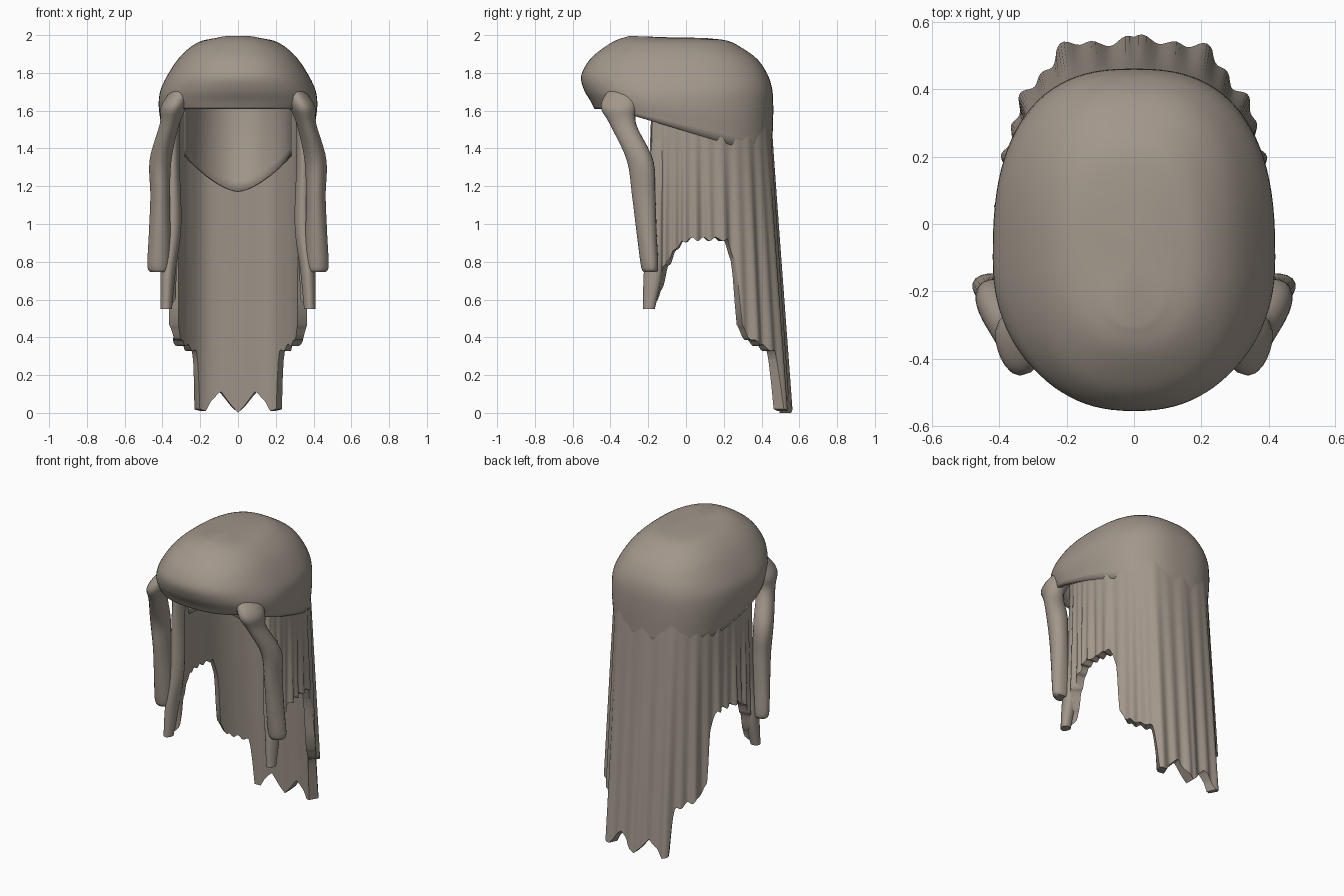
import bpy, bmesh, math
from math import sin, cos, pi
from mathutils import Vector

if "Cube" in bpy.data.objects:
    bpy.data.objects.remove(bpy.data.objects["Cube"])

hair = bpy.data.materials.new("ash_brown_hair")
hair.use_nodes = True
COLOUR = (0.36, 0.31, 0.26, 1)
hair.diffuse_color = COLOUR
hair.node_tree.nodes["Principled BSDF"].inputs["Base Color"].default_value = COLOUR


def lerp_table(table, t):
    """Straight interpolation of (t, value) pairs."""
    for p, q in zip(table, table[1:]):
        if t <= q[0]:
            return p[1] + (q[1] - p[1]) * max(0, (t - p[0]) / (q[0] - p[0]))
    return table[-1][1]


def smooth_path(points, t):
    """Catmull-Rom through evenly spaced points, t in 0..1."""
    v = [Vector(p) for p in points]
    n = len(v) - 1
    i = min(int(t * n), n - 1)
    f = t * n - i
    b, c = v[i], v[i + 1]
    a = v[i - 1] if i else 2 * b - c
    d = v[i + 2] if i + 2 <= n else 2 * c - b
    return 0.5 * (2 * b + (c - a) * f + (2 * a - 5 * b + 4 * c - d) * f ** 2
                  + (3 * b - 3 * c + d - a) * f ** 3)


def loft(name, rows, closed=False, caps=(), thickness=0):
    """Skin a list of point rows; caps lists the row ends to fill."""
    bm = bmesh.new()
    grid = [[bm.verts.new(p) for p in row] for row in rows]
    n = len(grid[0])
    for r, s in zip(grid, grid[1:]):
        for i in range(n if closed else n - 1):
            j = (i + 1) % n
            bm.faces.new((r[i], r[j], s[j], s[i]))
    for end in caps:
        hub = bm.verts.new(sum((v.co for v in grid[end]), Vector()) / n)
        for i in range(n):
            bm.faces.new((grid[end][i], grid[end][(i + 1) % n], hub))
    bmesh.ops.recalc_face_normals(bm, faces=bm.faces)
    mesh = bpy.data.meshes.new(name)
    bm.to_mesh(mesh)
    bm.free()
    mesh.materials.append(hair)
    obj = bpy.data.objects.new(name, mesh)
    bpy.context.collection.objects.link(obj)
    if thickness:
        mod = obj.modifiers.new("thickness", "SOLIDIFY")
        mod.thickness = thickness
        mod.offset = -1
    bpy.ops.object.select_all(action="DESELECT")
    obj.select_set(True)
    bpy.context.view_layer.objects.active = obj
    bpy.ops.object.shade_smooth_by_angle(angle=math.radians(55))


# Crown: rings of (front y, back y, half width, height), rim dipping at the back
RINGS = [(-0.30, 0.10, 0.10, 1.985), (-0.37, 0.22, 0.19, 1.97), (-0.44, 0.30, 0.26, 1.93),
         (-0.51, 0.38, 0.32, 1.87), (-0.555, 0.435, 0.375, 1.785),
         (-0.54, 0.457, 0.41, 1.71), (-0.505, 0.462, 0.42, 1.65), (-0.485, 0.455, 0.405, 1.61)]


def crown_ring(t):
    front, back, half, z = smooth_path(RINGS, t)
    mid = -0.10
    pts = []
    for k in range(96):
        a = 2 * pi * k / 96
        c, s = cos(a), sin(a)
        power = 2 / 2.3 if s < 0 else 2 / 2.55
        reach = mid - front if s < 0 else back - mid
        x = half * math.copysign(abs(c) ** power, c)
        y = mid + reach * math.copysign(abs(s) ** power, s)
        low = max(0, (t - 0.7) / 0.3) ** 2
        dip = low * 0.24 * min(1, max(0, (y + 0.4) / 0.8))
        bump = 0.015 * math.exp(-((x / 0.1) ** 2 + ((y + 0.24) / 0.1) ** 2))
        pts.append((x, y, z - dip + bump))
    return pts


loft("crown", [crown_ring(k / 28) for k in range(29)], True, caps=(0,), thickness=0.03)

# Hanging hair: outline from back centre to the front edge, at the top and at the hem
TOP = [(0, 0.448), (0.18, 0.425), (0.28, 0.35), (0.345, 0.255), (0.385, 0.12),
       (0.393, 0.0), (0.385, -0.1), (0.36, -0.18)]
LOW = [(0, 0.55), (0.19, 0.535), (0.31, 0.43), (0.375, 0.30), (0.405, 0.15),
       (0.41, 0.0), (0.395, -0.11), (0.375, -0.2)]
HEM = [(0, 0.0), (0.03, 0.04), (0.075, 0.115), (0.12, 0.06), (0.145, 0.01), (0.183, 0.02),
       (0.195, 0.25), (0.21, 0.32), (0.27, 0.35), (0.36, 0.38), (0.42, 0.46), (0.44, 0.8),
       (0.49, 0.92), (0.7, 0.92), (0.78, 0.88), (0.87, 0.77), (0.93, 0.65), (1, 0.56)]


def hanging_point(u, v, inner):
    s = abs(u)
    hem = lerp_table(HEM, s)
    if s > 0.2:
        hem += 0.01 * sin(95 * s)
    z = 1.62 + (hem - 1.62) * v
    p = smooth_path(TOP, s).lerp(smooth_path(LOW, s), (1.62 - z) / 1.62)
    out = Vector((p.x / 0.4, (p.y - 0.05) / 0.45)).normalized()
    if inner:
        p -= out * 0.055 * min(1, (1 - s) / 0.04)
    else:
        fold = 0.5 * sin(80 * s + 1.2 * sin(9 * s)) + 0.4 * sin(37 * u + 1)
        p += out * fold * 0.018 * v
    return (math.copysign(p.x, u) if s else 0, p.y, z)


COLUMNS = [k / 110 for k in range(-110, 111)]
outer = [[hanging_point(u, r / 26, False) for u in COLUMNS] for r in range(27)]
inner = [[hanging_point(u, r / 26, True) for u in COLUMNS] for r in range(26, -1, -1)]
loft("hanging_hair", outer + inner)


# Scalp lining: short inner sheet with a rounded nape
def lining_point(u, v):
    across, deep = sin(u * pi / 2), cos(u * pi / 2)
    hem = 1.17 + 0.19 * abs(across) ** 1.6
    y = -0.12 + 0.48 * deep ** 0.8 - 0.10 * v * v * deep
    return (0.285 * across, y, 1.75 + (hem - 1.75) * v)


loft("scalp_lining", [[lining_point(k / 20 * 0.999, r / 10) for k in range(-20, 21)]
                      for r in range(11)], thickness=0.01)

# Face locks: rows of (x, y, z, half width, half depth)
FRONT_LOCK = [(0.27, -0.30, 1.75, 0.05, 0.08), (0.335, -0.345, 1.63, 0.07, 0.10),
              (0.362, -0.33, 1.53, 0.052, 0.07), (0.41, -0.24, 1.34, 0.058, 0.07),
              (0.412, -0.22, 1.15, 0.052, 0.062), (0.415, -0.205, 0.95, 0.057, 0.053),
              (0.42, -0.19, 0.78, 0.06, 0.046), (0.42, -0.188, 0.745, 0.045, 0.035)]
BACK_LOCK = [(0.335, -0.13, 1.62, 0.03, 0.05), (0.345, -0.14, 1.35, 0.035, 0.05),
             (0.345, -0.155, 1.0, 0.045, 0.045), (0.37, -0.17, 0.75, 0.04, 0.05),
             (0.38, -0.195, 0.55, 0.03, 0.032)]


def lock(name, path, side):
    rows = []
    for k in range(33):
        x, y, z, w, d = smooth_path(path, k / 32)
        ring = [2 * pi * j / 20 for j in range(20)]
        rows.append([(side * (x + w * cos(a) * (1 + 0.06 * sin(3 * a))),
                      y + d * sin(a) * (1 + 0.06 * sin(3 * a)), z) for a in ring])
    loft(name, rows, True, caps=(0, -1))


for side, word in ((1, "left"), (-1, "right")):
    lock(word + "_front_lock", FRONT_LOCK, side)
    lock(word + "_back_lock", BACK_LOCK, side)
